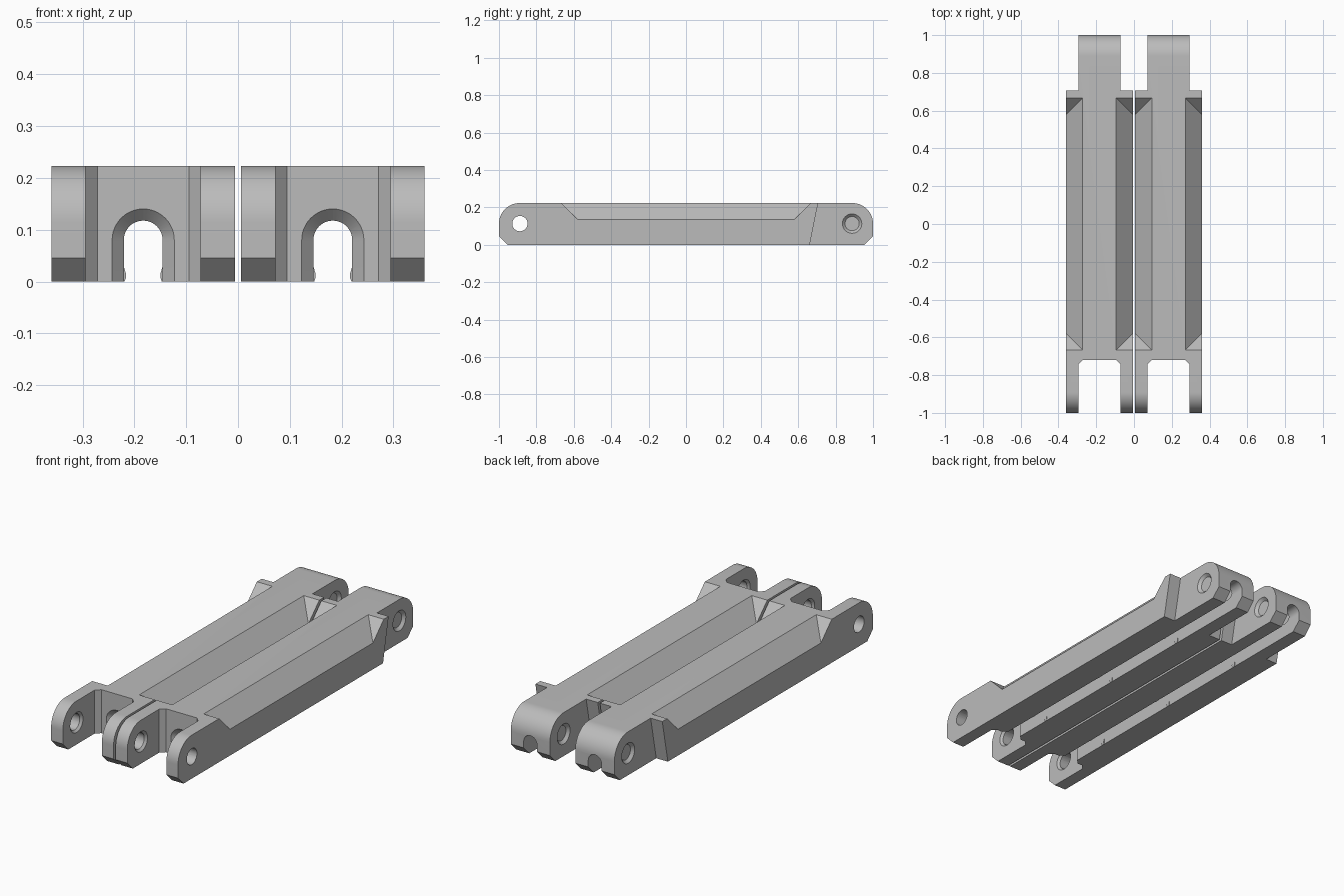
import bpy, bmesh, math

if "Cube" in bpy.data.objects:
    bpy.data.objects.remove(bpy.data.objects["Cube"])

grey = bpy.data.materials.new("light grey")
grey.diffuse_color = (0.5, 0.5, 0.5, 1)
grey.use_nodes = True
grey.node_tree.nodes["Principled BSDF"].inputs["Base Color"].default_value = grey.diffuse_color

HALF_W, HEIGHT, INNER = 0.177, 0.223, 0.111   # link half width, height, tongue half width
PIN_Y, PIN_Z = 0.888, 0.113                   # pin hole centre


def hull(name, points):
    """Convex solid around the points, with flat areas merged."""
    bm = bmesh.new()
    for p in points:
        bm.verts.new(p)
    res = bmesh.ops.convex_hull(bm, input=bm.verts[:])
    loose = {g for g in res["geom_interior"] + res["geom_unused"]
             if isinstance(g, bmesh.types.BMVert)}
    bmesh.ops.delete(bm, geom=list(loose), context='VERTS')
    bmesh.ops.dissolve_limit(bm, angle_limit=0.01, verts=bm.verts[:], edges=bm.edges[:])
    bmesh.ops.recalc_face_normals(bm, faces=bm.faces[:])
    me = bpy.data.meshes.new(name)
    bm.to_mesh(me)
    bm.free()
    ob = bpy.data.objects.new(name, me)
    bpy.context.collection.objects.link(ob)
    me.materials.append(grey)
    return ob


def prism_x(name, yz, x0, x1):
    return hull(name, [(x, y, z) for x in (x0, x1) for y, z in yz])


def cut(target, cutter):
    mod = target.modifiers.new("cut", 'BOOLEAN')
    mod.operation, mod.solver, mod.object = 'DIFFERENCE', 'EXACT', cutter
    bpy.context.view_layer.objects.active = target
    bpy.ops.object.modifier_apply(modifier=mod.name)
    bpy.data.objects.remove(cutter)


def arc(cy, cz, r, a0, a1, n):
    return [(cy + r * math.cos(math.radians(a0 + (a1 - a0) * i / n)),
             cz + r * math.sin(math.radians(a0 + (a1 - a0) * i / n))) for i in range(n + 1)]


def arch(r, y):
    """Round-topped channel section at a given y."""
    return [(x, y, z) for x, z in arc(0, 0.08, r, 0, 180, 24) + [(r, -0.03), (-r, -0.03)]]


def circle_x(x, y, r):
    return [(x, a, b) for a, b in arc(y, PIN_Z, r, 0, 360, 32)[:-1]]


# Main bar: rounded upper ends, chamfered lower ends
side = (arc(0.89, 0.113, 0.11, 0, 90, 16) + arc(-0.89, 0.113, 0.11, 90, 180, 16)
        + [(-1, 0.045), (-0.955, 0), (0.955, 0), (1, 0.045)])
link = prism_x("link_left", side, -HALF_W, HALF_W)

# Fork slot with chamfered inner corners
slot = [(-INNER, -1.1), (INNER, -1.1), (INNER, -0.743), (INNER - 0.023, -0.72),
        (-INNER + 0.023, -0.72), (-INNER, -0.743)]
cut(link, hull("slot_cutter", [(x, y, z) for x, y in slot for z in (-0.1, 0.4)]))

for s in (-1, 1):
    # Shoulder beside the tongue
    shoulder = [(0.722, 0.3), (0.722, 0.045), (0.657, -0.02), (1.1, -0.02), (1.1, 0.3)]
    cut(link, prism_x("shoulder_cutter", shoulder, s * INNER, s * 0.3))
    # Long sloped bevel with slanted ends
    h, e = 0.02, 0.02
    pts = []
    for d in (-1, 1):
        top_y = d * (0.667 + h)
        pts += [(s * (0.089 - h), top_y, HEIGHT + h), (s * (HALF_W + e), top_y, HEIGHT + h),
                (s * (HALF_W + e), d * (0.579 - e), 0.135 - e)]
    cut(link, hull("bevel_cutter", pts))

# Cable channel along the underside, flared at the fork
cut(link, hull("channel_cutter", arch(0.0375, -1.1) + arch(0.0375, 1.1)))
cut(link, hull("flare_cutter", arch(0.0625, -0.7225) + arch(0.035, -0.695)))

# Pin holes with countersinks on the mating faces
for y in (-PIN_Y, PIN_Y):
    cut(link, hull("pin_cutter", circle_x(-0.3, y, 0.041) + circle_x(0.3, y, 0.041)))
for s in (-1, 1):
    for y, d in ((PIN_Y, -1), (-PIN_Y, 1)):
        pts = circle_x(s * (INNER - d * 0.002), y, 0.054) + circle_x(s * (INNER + d * 0.014), y, 0.038)
        cut(link, hull("countersink_cutter", pts))

bpy.ops.object.select_all(action='DESELECT')
link.select_set(True)
bpy.context.view_layer.objects.active = link
bpy.ops.object.shade_smooth_by_angle(angle=math.radians(25))

# Second link beside the first
other = link.copy()
other.name = "link_right"
bpy.context.collection.objects.link(other)
link.location.x, other.location.x = -0.183, 0.183

# Small retaining clips on the channel walls
for cx in (-0.183, 0.183):
    for s in (-1, 1):
        for y in (-0.5, 0, 0.5):
            xz = [(0.04, 0.03), (0.037, 0.028), (0.033, 0.014), (0.033, 0.008), (0.036, 0), (0.04, 0)]
            hull("retaining_clip", [(cx + s * x, y + dy, z) for x, z in xz for dy in (-0.01, 0.01)])
